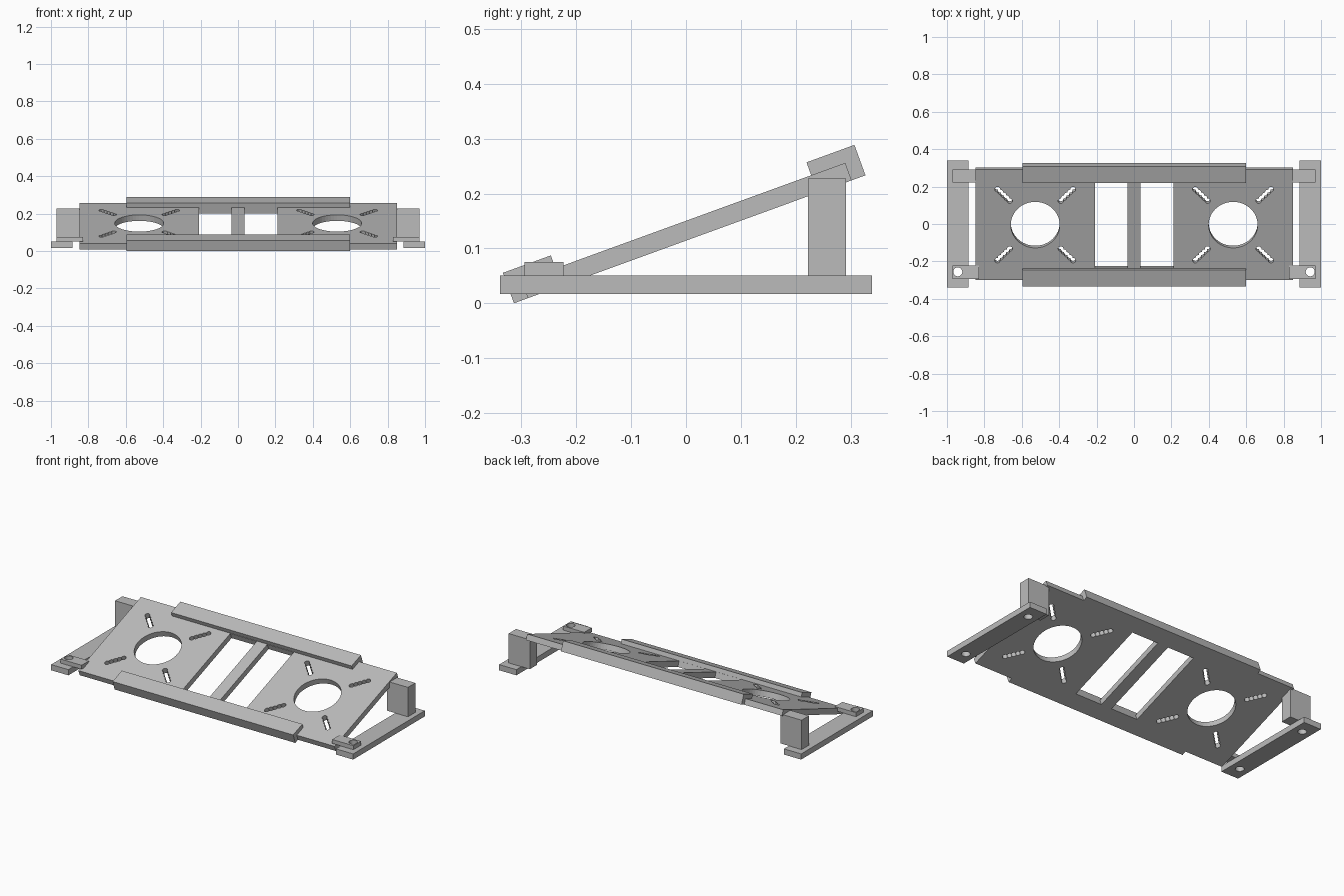
import bpy
from math import pi, cos, sin, acos, radians
from mathutils import Matrix, Vector

cube = bpy.data.objects.get("Cube")
if cube:
    bpy.data.objects.remove(cube, do_unlink=True)

grey = bpy.data.materials.new("plain grey")
grey.use_nodes = True
colour = (0.5, 0.5, 0.5, 1)
grey.diffuse_color = colour
grey.node_tree.nodes["Principled BSDF"].inputs["Base Color"].default_value = colour


def rect(x0, x1, y0, y1):
    return [(x0, y0), (x1, y0), (x1, y1), (x0, y1)]


def circle(cx, cy, r, n=48):
    return [(cx + r * cos(2 * pi * i / n), cy + r * sin(2 * pi * i / n)) for i in range(n)]


def bead_slot(cx, cy, turn, start=0.193, end=0.286, r=0.0145, beads=5, steps=6):
    """Scalloped outline of a row of overlapping drill holes on a ray from (cx, cy)."""
    gap = (end - start) / (beads - 1)
    cut = acos(gap / 2 / r)
    upper = []
    for i in range(beads):
        a0 = pi if i == 0 else pi - cut
        a1 = 0 if i == beads - 1 else cut
        for k in range(steps + 1):
            if k == 0 and i > 0:
                continue  # shared cusp with the previous bead
            a = a0 + (a1 - a0) * k / steps
            upper.append((start + gap * i + r * cos(a), r * sin(a)))
    loop = upper + [(u, -v) for u, v in reversed(upper[1:-1])]
    c, s = cos(turn), sin(turn)
    return [(cx + u * c - v * s, cy + u * s + v * c) for u, v in loop]


def slab(name, loops, depth, place):
    """Extrude an outline with holes, centred on its own plane, and place it."""
    curve = bpy.data.curves.new(name + "_outline", "CURVE")
    curve.dimensions = "2D"
    curve.fill_mode = "BOTH"
    curve.extrude = depth / 2
    for loop in loops:
        spline = curve.splines.new("POLY")
        spline.points.add(len(loop) - 1)
        for p, (x, y) in zip(spline.points, loop):
            p.co = (x, y, 0, 1)
        spline.use_cyclic_u = True
    temp = bpy.data.objects.new(name + "_temp", curve)
    bpy.context.collection.objects.link(temp)
    graph = bpy.context.evaluated_depsgraph_get()
    graph.update()
    mesh = bpy.data.meshes.new_from_object(temp.evaluated_get(graph))
    bpy.data.objects.remove(temp, do_unlink=True)
    bpy.data.curves.remove(curve)
    mesh.transform(place)
    mesh.name = name
    mesh.materials.clear()
    mesh.materials.append(grey)
    for poly in mesh.polygons:
        poly.material_index = 0
        poly.use_smooth = False
    obj = bpy.data.objects.new(name, mesh)
    bpy.context.collection.objects.link(obj)
    return obj


def at_height(z0, z1):
    return Matrix.Translation((0, 0, (z0 + z1) / 2))


# Sloping plate with two round openings, bead slots and two windows
tilt = Matrix.Translation((0.001, 0.001, 0.1326)) @ Matrix.Rotation(radians(20), 4, "X")
half_x, half_y, thick = 0.848, 0.314, 0.034
loops = [rect(-half_x, half_x, -half_y, half_y)]
for side in (-1, 1):
    cx = side * 0.529
    loops.append(circle(cx, 0, 0.131))
    loops.append(rect(*sorted((side * 0.035, side * 0.21)), -0.246, 0.246))
    loops += [bead_slot(cx, 0, pi / 4 + k * pi / 2) for k in range(4)]
slab("sloping_plate", loops, thick, tilt)

# L-shaped rails wrapping the long edges of the plate
along_x = Matrix(((0, 0, 1, 0), (1, 0, 0, 0), (0, 1, 0, 0), (0, 0, 0, 1)))
outer, inner, low, mid, top = 0.341, 0.248, -thick / 2, thick / 2, 0.042
profile = [(half_y, low), (outer, low), (outer, top),
           (inner, top), (inner, mid), (half_y, mid)]
slab("upper_rail", [profile], 1.196, tilt @ along_x)
slab("lower_rail", [[(-y, z) for y, z in profile]], 1.196, tilt @ along_x)

# Feet, rear posts and front clamping tabs
for side, label in ((1, "left"), (-1, "right")):
    def span(a, b):
        return sorted((side * a, side * b))
    hole_x, hole_y = side * 0.942, 0.256
    slab(label + "_foot_bar",
         [rect(*span(0.886, 1.0), -0.339, 0.339),
          circle(hole_x, hole_y, 0.024, 24), circle(hole_x, -hole_y, 0.024, 24)],
         0.034, at_height(0.017, 0.051))
    slab(label + "_rear_post", [rect(*span(0.83, 0.97), 0.222, 0.292)],
         0.176, at_height(0.051, 0.227))
    slab(label + "_front_tab",
         [rect(*span(0.83, 0.97), -0.294, -0.223), circle(hole_x, -hole_y, 0.024, 24)],
         0.024, at_height(0.051, 0.075))
